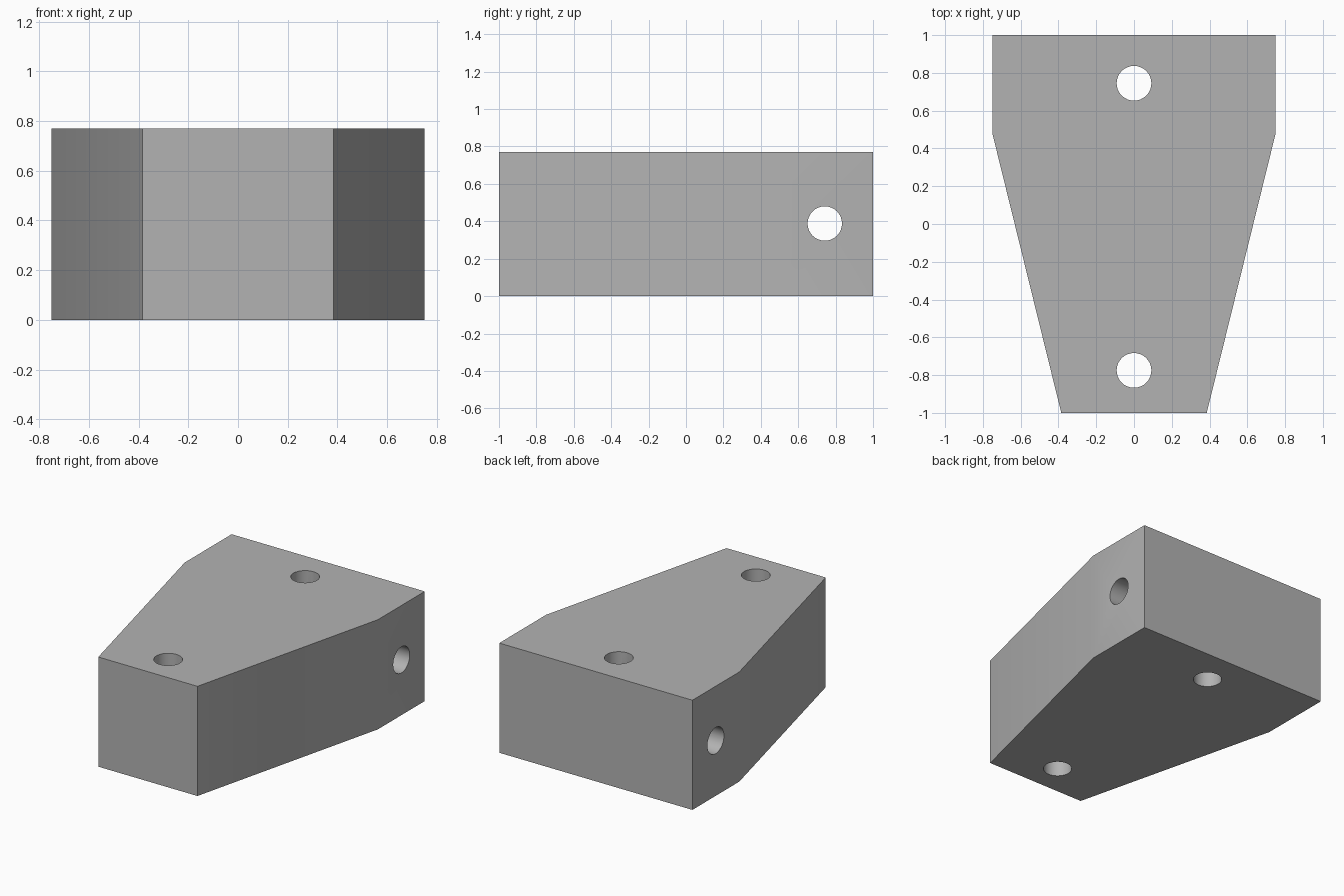
import bpy
import bmesh
import math

cube = bpy.data.objects.get("Cube")
if cube:
    bpy.data.objects.remove(cube, do_unlink=True)

HEIGHT = 0.77
HOLE_RADIUS = 0.092

grey = bpy.data.materials.new("plain_grey")
grey.use_nodes = True
colour = (0.45, 0.45, 0.45, 1)
grey.diffuse_color = colour
grey.node_tree.nodes["Principled BSDF"].inputs["Base Color"].default_value = colour

# Tapered block: half outline mirrored, then extruded upward
half = [(0.385, -1), (0.75, 0.48), (0.75, 1)]
outline = half + [(-x, y) for x, y in reversed(half)]
bm = bmesh.new()
base = bm.faces.new([bm.verts.new((x, y, 0)) for x, y in outline])
top = bmesh.ops.extrude_face_region(bm, geom=[base])["geom"]
bmesh.ops.translate(bm, vec=(0, 0, HEIGHT),
                    verts=[v for v in top if isinstance(v, bmesh.types.BMVert)])
bmesh.ops.recalc_face_normals(bm, faces=bm.faces)
mesh = bpy.data.meshes.new("tapered_block")
bm.to_mesh(mesh)
bm.free()
mesh.materials.append(grey)
block = bpy.data.objects.new("tapered_block", mesh)
bpy.context.collection.objects.link(block)


def drill(name, location, rotation=(0, 0, 0)):
    """Cut a round through hole in the block."""
    bpy.ops.mesh.primitive_cylinder_add(vertices=32, radius=HOLE_RADIUS, depth=3,
                                        location=location, rotation=rotation)
    cutter = bpy.context.object
    cutter.name = name
    cutter.data.materials.append(grey)
    bpy.context.view_layer.objects.active = block
    cut = block.modifiers.new(name, "BOOLEAN")
    cut.operation = "DIFFERENCE"
    cut.solver = "EXACT"
    cut.object = cutter
    bpy.ops.object.modifier_apply(modifier=cut.name)
    bpy.data.objects.remove(cutter, do_unlink=True)


# Two vertical holes and one cross hole
drill("front_hole", (0, -0.775, HEIGHT / 2))
drill("back_hole", (0, 0.745, HEIGHT / 2))
drill("cross_hole", (0, 0.742, HEIGHT / 2 + 0.003), (0, math.pi / 2, 0))

# Smooth hole walls, crisp block edges
bpy.ops.object.select_all(action="DESELECT")
block.select_set(True)
bpy.context.view_layer.objects.active = block
bpy.ops.object.shade_smooth_by_angle(angle=math.radians(30))
